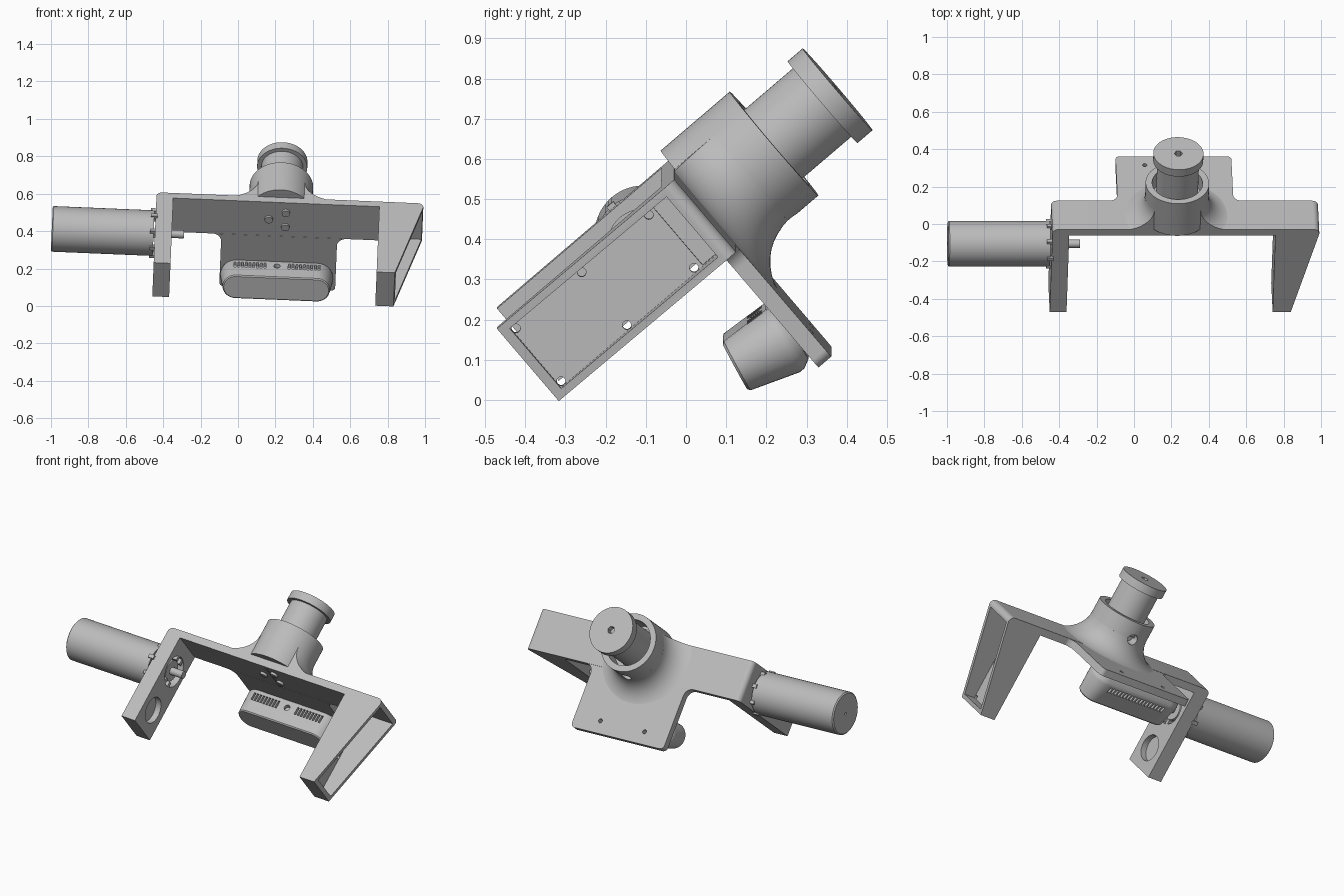
import bpy, bmesh, math
from math import cos, sin, pi, radians
from mathutils import Matrix, Vector

if "Cube" in bpy.data.objects:
    bpy.data.objects.remove(bpy.data.objects["Cube"])

# Whole assembly is tilted back and slightly rolled
TILT = Matrix.Rotation(radians(2.4), 4, 'Y') @ Matrix.Rotation(radians(40.5), 4, 'X')
HUB_X, HUB_Z = 0.205, 0.35

grey = bpy.data.materials.new("satin_grey")
grey.use_nodes = True
grey.diffuse_color = (0.5, 0.5, 0.5, 1)
grey.node_tree.nodes["Principled BSDF"].inputs["Base Color"].default_value = (0.5, 0.5, 0.5, 1)


def finish(name, bm, frame=None):
    bmesh.ops.remove_doubles(bm, verts=bm.verts, dist=1e-5)
    bmesh.ops.recalc_face_normals(bm, faces=bm.faces)
    bm.transform(TILT @ (frame or Matrix()))
    me = bpy.data.meshes.new(name)
    bm.to_mesh(me)
    bm.free()
    ob = bpy.data.objects.new(name, me)
    bpy.context.collection.objects.link(ob)
    me.materials.append(grey)
    return ob


def loft(name, rings, frame=None):
    """Closed skin over rings that all have the same number of points."""
    bm = bmesh.new()
    loops = [[bm.verts.new(p) for p in ring] for ring in rings]
    n = len(loops[0])
    for a, b in zip(loops, loops[1:]):
        for i in range(n):
            bm.faces.new((a[i], a[(i + 1) % n], b[(i + 1) % n], b[i]))
    bm.faces.new(loops[0])
    bm.faces.new(loops[-1])
    return finish(name, bm, frame)


def prism(name, pts, lo, hi, up='Z'):
    put = (lambda a, b, h: (a, b, h)) if up == 'Z' else (lambda a, b, h: (a, h, b))
    return loft(name, [[put(a, b, h) for a, b in pts] for h in (lo, hi)])


def turned(name, profile, start, axis, n=64):
    """Solid of revolution; profile is (radius, distance along axis)."""
    frame = Matrix.Translation(start) @ Vector(axis).to_track_quat('Z', 'Y').to_matrix().to_4x4()
    rings = [[(r * cos(2 * pi * i / n), r * sin(2 * pi * i / n), d) for i in range(n)]
             for r, d in profile]
    return loft(name, rings, frame)


def rod(name, r, start, axis, length, n=32):
    return turned(name, [(r, 0), (r, length)], start, axis, n)


def boxes(name, items, frame=None):
    """One mesh of boxes, each given as (centre, size)."""
    bm = bmesh.new()
    for c, s in items:
        bmesh.ops.create_cube(bm, size=1, matrix=Matrix.Translation(c) @ Matrix.Diagonal((*s, 1)))
    return finish(name, bm, frame)


def arc(cx, cy, r, a0, a1, n=8):
    return [(cx + r * cos(radians(a0 + (a1 - a0) * i / n)),
             cy + r * sin(radians(a0 + (a1 - a0) * i / n))) for i in range(n + 1)]


def cut(ob, *cutters):
    for c in cutters:
        m = ob.modifiers.new("cut", 'BOOLEAN')
        m.operation, m.solver, m.object = 'DIFFERENCE', 'EXACT', c
        bpy.context.view_layer.objects.active = ob
        bpy.ops.object.modifier_apply(modifier=m.name)


def drop(*obs):
    for o in obs:
        bpy.data.objects.remove(o)


# U-shaped frame: cross beam, straight arm and tapered arm
LOW, TOP = 0.23, 0.467
frame = prism("bracket_frame",
              [(-0.46, -0.22)] + arc(-0.43, 0.33, 0.03, 180, 90) + arc(0.938, 0.33, 0.03, 90, 0)
              + [(0.83, -0.22), (0.733, -0.22), (0.733, 0.318), (-0.37, 0.318), (-0.37, -0.22)],
              LOW, TOP)
pocket = prism("arm_pocket", [(0.768, -0.195), (0.85, -0.195), (1.0, 0.318), (0.768, 0.318)],
               LOW + 0.02, TOP - 0.02)
slot = boxes("pocket_slot", [((0.78, 0.293, 0.348), (0.07, 0.045, 0.19))])
dish = rod("arm_dish", 0.075, (-0.405, -0.09, HUB_Z), (1, 0, 0), 0.1, 48)
well = rod("motor_well", 0.09, (-0.43, 0.16, HUB_Z), (1, 0, 0), 0.1, 48)
cut(frame, pocket, slot, dish, well)
drop(pocket, slot, dish, well)

# Screw holes through the tapered arm wall
for p in (-0.185, 0.03, 0.25):
    for q in (0.262, 0.435):
        hole = rod("screw_hole", 0.011, (0.7, p, q), (1, 0, 0), 0.1, 16)
        cut(frame, hole)
        drop(hole)

# Mounting plate hanging below the beam, filleted into it
x0, x1, foot = HUB_X - 0.31, HUB_X + 0.31, -0.137
outline = (arc(x0 - 0.05, 0.181, 0.05, 90, 0) + arc(x0 + 0.025, foot + 0.025, 0.025, 180, 270)
           + arc(x1 - 0.025, foot + 0.025, 0.025, 270, 360) + arc(x1 + 0.05, 0.181, 0.05, 180, 90))
plate = prism("mounting_plate", outline, 0.317, 0.359, 'Y')
for x in (0.05, 0.345):
    hole = rod("plate_hole", 0.012, (x, 0.28, -0.065), (0, 1, 0), 0.1, 16)
    cut(plate, hole)
    drop(hole)

# Flared hub base, trimmed flush with the top of the beam
BACK = (0, 1, 0)
curve = [(0.31 - 0.14 * sin(t * pi / 20), 0.49 - 0.135 * cos(t * pi / 20)) for t in range(11)]
flare = turned("hub_flare", [(0.31, 0.335)] + curve, (HUB_X, 0, HUB_Z), BACK, 96)
trim = boxes("flare_trim", [((HUB_X, 0.4, TOP + 0.2), (1, 1, 0.402))])
cut(flare, trim)
drop(trim)

# Hub sleeve with a bore and a cross hole
hub = turned("hub_sleeve", [(0.17, 0.361), (0.17, 0.587), (0.135, 0.587), (0.135, 0.47)],
             (HUB_X, 0, HUB_Z), BACK)
drill = rod("cross_drill", 0.03, (HUB_X, 0.49, 0.05), (0, 0, 1), 0.18)
cut(hub, drill)
cut(flare, drill)
drop(drill)

# Plunger shaft with a wider cap
shaft = turned("shaft_and_cap", [(0.112, 0.44), (0.112, 0.746), (0.134, 0.746), (0.134, 0.795)],
               (HUB_X, 0, HUB_Z), BACK)
socket = rod("cap_socket", 0.022, (HUB_X, 0.76, HUB_Z), BACK, 0.1, 6)
cut(shaft, socket)
drop(socket)

# Beam face seam and screw heads
boxes("beam_seam", [((HUB_X, 0.318, 0.348), (0.008, 0.008, 0.23))])
for i, (x, q) in enumerate([(0.145, 0.35), (0.235, 0.40), (0.235, 0.30)]):
    rod(f"beam_screw_{i + 1}", 0.022, (x, 0.305, q), BACK, 0.02, 24)

# Motor on the straight arm
motor = turned("motor_body", [(0.115, 0), (0.122, 0.006), (0.122, 0.545)],
               (-1.012, 0.16, HUB_Z), (1, 0, 0))
pin = rod("motor_end_hole", 0.008, (-1.05, 0.16, HUB_Z), (1, 0, 0), 0.06, 12)
cut(motor, pin)
drop(pin)
rod("motor_gearbox", 0.06, (-0.45, 0.16, HUB_Z), (1, 0, 0), 0.065)
rod("motor_shaft", 0.022, (-0.45, 0.16, HUB_Z), (1, 0, 0), 0.145, 24)
for i in range(8):
    a = pi * i / 4
    boxes(f"motor_tab_{i + 1}", [((-0.468, 0.16 + 0.118 * cos(a), HUB_Z + 0.118 * sin(a)),
                                  (0.035, 0.022, 0.022))])
boxes("motor_clips", [((-0.395, 0.16 + s * 0.072, HUB_Z + t * 0.025), (0.045, 0.03, 0.022))
                      for s in (-1, 1) for t in (-1, 1)])

# Sensor pod: drafted, rounded bar tilted on the plate
POD = Matrix.Translation((0.2, 0.158, -0.003)) @ Matrix.Rotation(radians(-12), 4, 'X')


def stadium(w, h, d):
    return [(x, d, z) for x, z in arc(w - h, 0, h, -90, 90, 16) + arc(h - w, 0, h, 90, 270, 16)]


pod = loft("sensor_pod", [stadium(w, h, d) for w, h, d in
                          [(0.281, 0.064, 0), (0.287, 0.07, 0.006), (0.303, 0.089, 0.135),
                           (0.3, 0.086, 0.15), (0.285, 0.07, 0.17)]], POD)
vents = [((s * (0.065 + 0.02 * i), 0.1, 0.086), (0.011, 0.045, 0.04))
         for s in (-1, 1) for i in range(9)]
vents += [((0.022 * (i - 8.5), 0.11, -0.088), (0.012, 0.035, 0.04)) for i in range(18)]
slots = boxes("vent_cutter", vents, POD)
lens = turned("lens_cutter", [(0.017, 0), (0.017, 0.1)],
              POD @ Vector((0, 0.1, 0.065)), POD.to_3x3() @ Vector((0, 0, 1)), 24)
cut(pod, slots, lens)
drop(slots, lens)

# Smooth round surfaces, keep edges crisp
bpy.ops.object.select_all(action='DESELECT')
for ob in bpy.context.collection.objects:
    if ob.type == 'MESH':
        ob.select_set(True)
        bpy.context.view_layer.objects.active = ob
bpy.ops.object.shade_smooth_by_angle(angle=radians(30))
